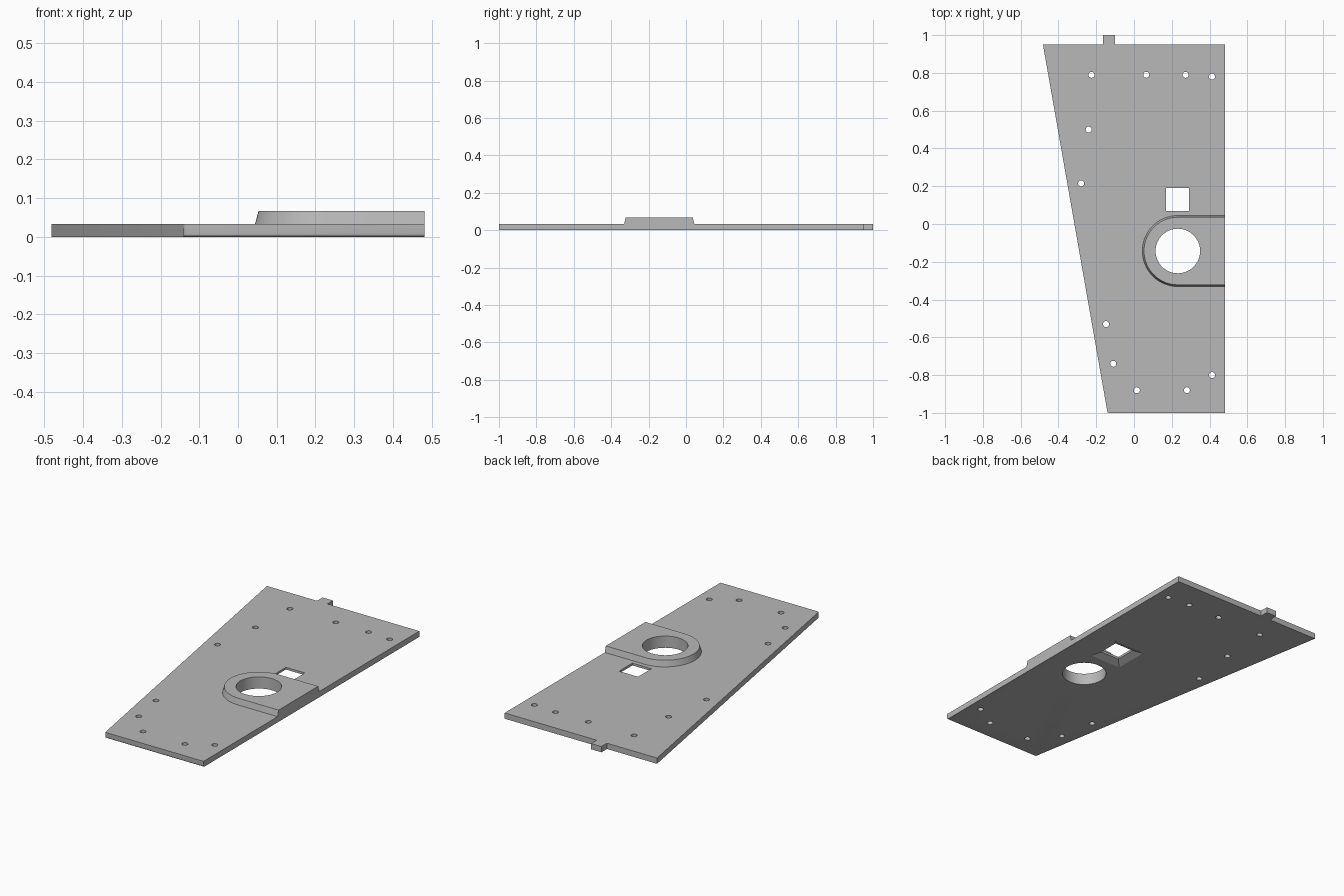
import bpy, bmesh, math

cube = bpy.data.objects.get("Cube")
if cube:
    bpy.data.objects.remove(cube, do_unlink=True)

THICK, BOSS_TOP = 0.033, 0.067
CX, CY = 0.232, -0.143          # centre of the round boss
RIGHT_EDGE = 0.482

grey = bpy.data.materials.new("plain_grey")
grey.use_nodes = True
grey.diffuse_color = (0.48, 0.48, 0.48, 1)
grey.node_tree.nodes["Principled BSDF"].inputs["Base Color"].default_value = (0.48, 0.48, 0.48, 1)


def loft(name, low, high, z0, z1):
    """Solid between two matching counter-clockwise outlines."""
    bm = bmesh.new()
    a = [bm.verts.new((x, y, z0)) for x, y in low]
    b = [bm.verts.new((x, y, z1)) for x, y in high]
    bm.faces.new(a[::-1])
    bm.faces.new(b)
    n = len(a)
    for i in range(n):
        j = (i + 1) % n
        bm.faces.new((a[i], a[j], b[j], b[i]))
    mesh = bpy.data.meshes.new(name)
    bm.to_mesh(mesh)
    bm.free()
    mesh.materials.append(grey)
    obj = bpy.data.objects.new(name, mesh)
    bpy.context.collection.objects.link(obj)
    return obj


def circle(x, y, r, n):
    return [(x + r * math.cos(math.tau * i / n), y + r * math.sin(math.tau * i / n)) for i in range(n)]


def square(x, y, h):
    return [(x - h, y - h), (x + h, y - h), (x + h, y + h), (x - h, y + h)]


def boss_outline(r, n=40):
    arc = [math.pi / 2 + math.pi * i / n for i in range(n + 1)]
    pts = [(CX + r * math.cos(t), CY + r * math.sin(t)) for t in arc]
    return pts + [(RIGHT_EDGE, CY - r), (RIGHT_EDGE, CY + r)]


def combine(target, other, operation):
    mod = target.modifiers.new(operation.lower(), "BOOLEAN")
    mod.operation, mod.solver, mod.object = operation, "EXACT", other
    bpy.context.view_layer.objects.active = target
    bpy.ops.object.modifier_apply(modifier=mod.name)
    bpy.data.objects.remove(other, do_unlink=True)


# Tapered plate with a tab on its back edge
outline = [(-0.14, -1), (RIGHT_EDGE, -1), (RIGHT_EDGE, 0.95), (-0.1, 0.95),
           (-0.1, 1), (-0.165, 1), (-0.165, 0.95), (-0.482, 0.95)]
plate = loft("base_plate", outline, outline, 0, THICK)

# Softened front corner and lower front edge
bm = bmesh.new()
bm.from_mesh(plate.data)
soft = []
for e in bm.edges:
    p, q = (v.co for v in e.verts)
    front = p.y < -0.99 and q.y < -0.99
    if front and (max(p.z, q.z) < 0.001 or max(p.x, q.x) < 0):
        soft.append(e)
bmesh.ops.bevel(bm, geom=soft, offset=0.008, segments=4, profile=0.5, affect="EDGES")
bm.to_mesh(plate.data)
bm.free()

# Raised boss with sloping sides, sunk slightly into the plate
slope = 0.009 / (BOSS_TOP - THICK)
root = 0.02
boss = loft("raised_boss", boss_outline(0.188 + slope * (THICK - root)),
            boss_outline(0.179), root, BOSS_TOP)
combine(plate, boss, "UNION")

# Large bore through the boss
bore = circle(CX, CY, 0.118, 64)
combine(plate, loft("bore_cutter", bore, bore, -0.1, 0.2), "DIFFERENCE")

# Square window, flared on the underside
window = square(0.23, 0.13, 0.06)
combine(plate, loft("window_cutter", window, window, -0.1, 0.2), "DIFFERENCE")
flare = loft("flare_cutter", square(0.23, 0.13, 0.12), square(0.23, 0.13, 0.06), -0.01, 0.02)
combine(plate, flare, "DIFFERENCE")

# Small fixing holes
holes = [(-0.225, 0.79), (0.065, 0.79), (0.273, 0.79), (0.413, 0.78),
         (-0.24, 0.5), (-0.28, 0.215), (-0.148, -0.53), (-0.11, -0.74),
         (0.015, -0.88), (0.28, -0.88), (0.413, -0.8)]
for x, y in holes:
    ring = circle(x, y, 0.016, 24)
    combine(plate, loft("hole_cutter", ring, ring, -0.1, 0.2), "DIFFERENCE")

# Smooth curved walls, crisp edges
bpy.ops.object.select_all(action="DESELECT")
plate.select_set(True)
bpy.context.view_layer.objects.active = plate
bpy.ops.object.shade_smooth_by_angle(angle=math.radians(25))
